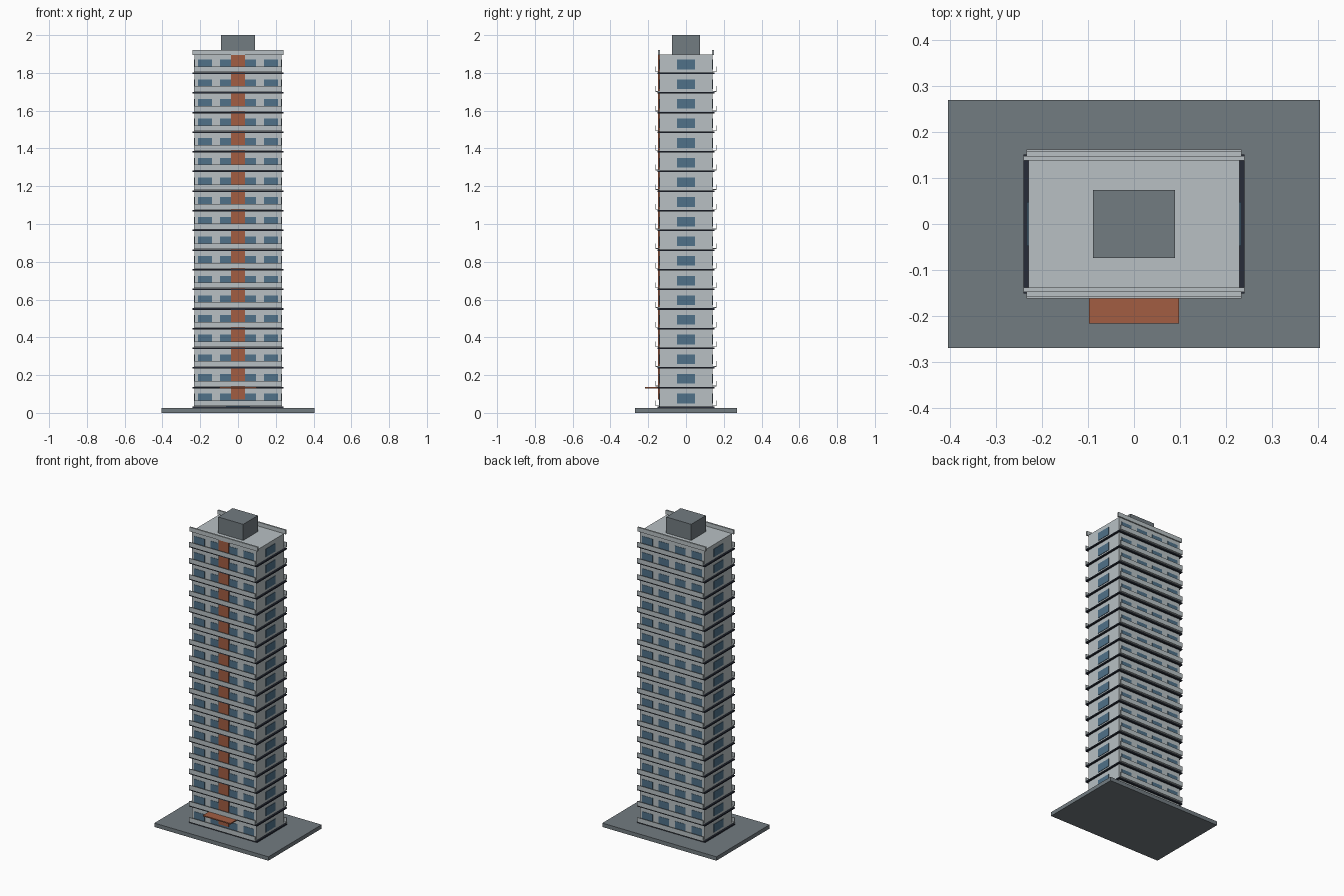
import bpy
import bmesh
from mathutils import Matrix, Vector

cube = bpy.data.objects.get("Cube")
if cube:
    bpy.data.objects.remove(cube, do_unlink=True)


def material(name, rgb):
    m = bpy.data.materials.new(name)
    m.use_nodes = True
    m.diffuse_color = (*rgb, 1)
    m.node_tree.nodes["Principled BSDF"].inputs["Base Color"].default_value = (*rgb, 1)
    return m


concrete = material("light concrete", (0.48, 0.53, 0.55))
grey = material("slate grey", (0.17, 0.2, 0.22))
glass = material("blue glass", (0.08, 0.165, 0.25))
dark = material("dark band", (0.02, 0.025, 0.04))
rust = material("rust panel", (0.36, 0.11, 0.055))

FLOORS = 18
STEP = 0.104
BASE = 0.029


def boxes(name, mat, spans, floors=1):
    """One object from (x0, x1, y0, y1, z0, z1) spans, stacked per floor."""
    bm = bmesh.new()
    for x0, x1, y0, y1, z0, z1 in spans:
        centre = Vector((x0 + x1, y0 + y1, z0 + z1)) / 2
        size = Matrix.Diagonal((x1 - x0, y1 - y0, z1 - z0, 1))
        bmesh.ops.create_cube(bm, size=1, matrix=Matrix.Translation(centre) @ size)
    mesh = bpy.data.meshes.new(name)
    bm.to_mesh(mesh)
    bm.free()
    mesh.materials.append(mat)
    ob = bpy.data.objects.new(name, mesh)
    bpy.context.collection.objects.link(ob)
    if floors > 1:
        arr = ob.modifiers.new("floors", "ARRAY")
        arr.count = floors
        arr.use_relative_offset = False
        arr.use_constant_offset = True
        arr.constant_offset_displace = (0, 0, STEP)
    return ob


def both_y(x0, x1, y0, y1, z0, z1):
    """The same span on the front and the back."""
    return [(x0, x1, y0, y1, z0, z1), (x0, x1, -y1, -y0, z0, z1)]


# Ground plinth, tower body and rooftop plant room
boxes("plinth", grey, [(-0.405, 0.405, -0.27, 0.27, 0, 0.025)])
boxes("tower_body", concrete, [(-0.23, 0.23, -0.14, 0.14, 0.025, 1.897)])
boxes("plant_room", grey, [(-0.089, 0.089, -0.074, 0.074, 1.897, 2)])
boxes("roof_parapets", concrete, both_y(-0.241, 0.241, 0.138, 0.148, 1.895, 1.922))

# Dark floor slabs
boxes("floor_slabs", dark,
      [(-0.241, 0.241, -0.151, 0.151, BASE - 0.003, BASE + 0.005)], FLOORS)

# Balconies: thin deck with an upright front
boxes("balcony_decks", concrete,
      both_y(-0.234, 0.234, 0.139, 0.162, BASE + 0.007, BASE + 0.011), FLOORS)
boxes("balcony_fronts", concrete,
      both_y(-0.234, 0.234, 0.158, 0.162, BASE + 0.007, BASE + 0.037), FLOORS)

# Windows on all four sides
sill, head = BASE + 0.022, BASE + 0.073
long_side = []
for x in (-0.175, -0.058, 0.058, 0.175):
    long_side += both_y(x - 0.037, x + 0.037, 0.138, 0.142, sill, head)
boxes("long_side_windows", glass, long_side, FLOORS)
boxes("end_windows", glass,
      [(s * 0.231 - 0.002, s * 0.231 + 0.002, -0.048, 0.048, sill, head) for s in (-1, 1)],
      FLOORS)

# Entrance with its canopy, and the central facade strip
boxes("entrance_door", glass, [(-0.063, 0.063, -0.143, -0.138, 0.03, 0.1)])
boxes("facade_strip", rust, [(-0.037, 0.037, -0.147, -0.139, 0.07, 1.897)])
boxes("entrance_canopy", rust, [(-0.098, 0.098, -0.217, -0.139, 0.13, 0.137)])
